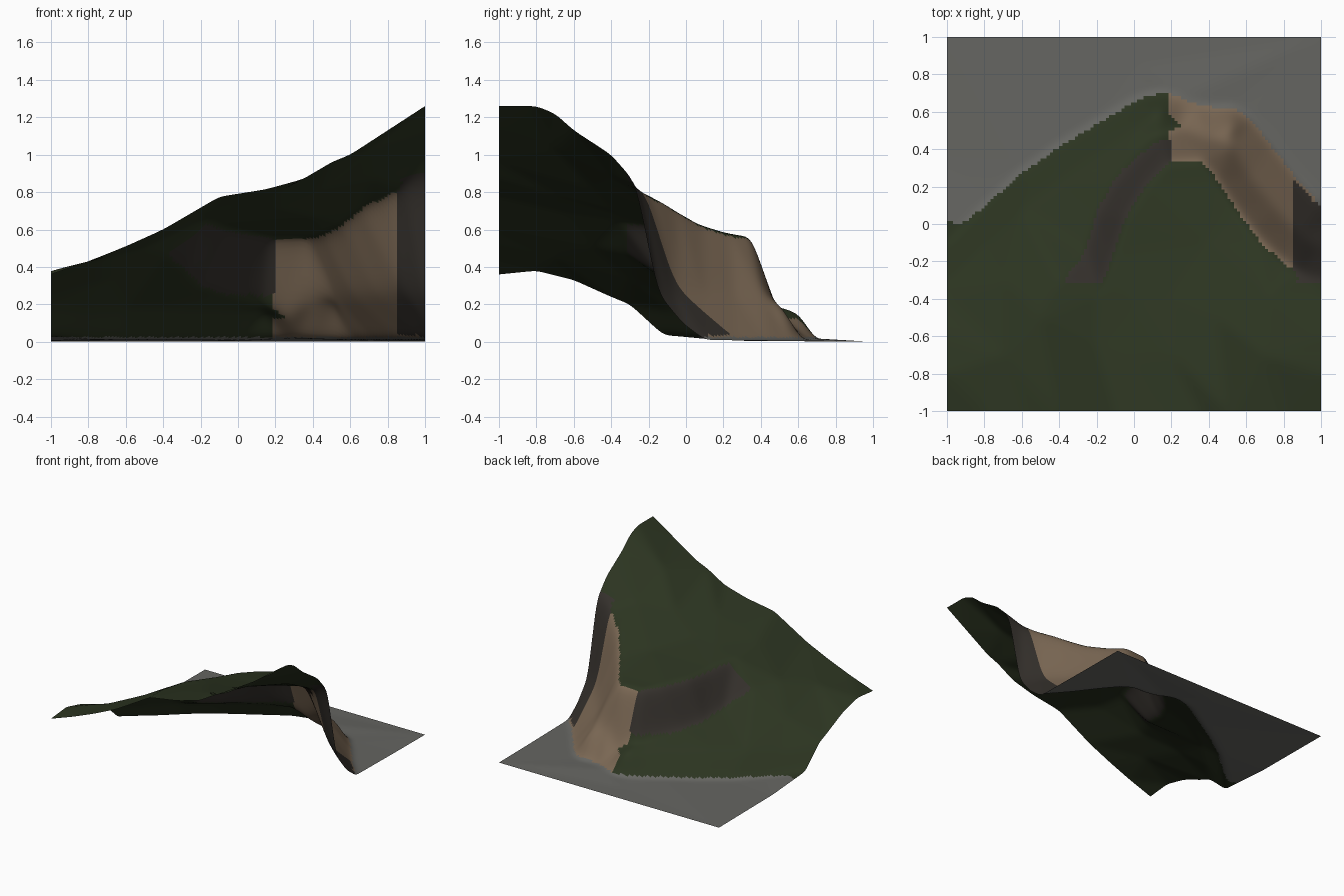
import bpy
from mathutils import Vector
from mathutils.bvhtree import BVHTree
from mathutils.geometry import delaunay_2d_cdt

if "Cube" in bpy.data.objects:
    bpy.data.objects.remove(bpy.data.objects["Cube"])

N = 120          # grid cells per side
SMOOTH = 4       # rounding passes

# Break lines of the hill, each point (x, y, height)
foot = [(-1, -.12, .035), (-.8, .09, .015), (-.6, .28, .01), (-.4, .42, .01), (-.2, .54, .01),
        (0, .66, .01), (.15, .7, .01), (.25, .67, .02), (.33, .62, .03), (.41, .61, .02),
        (.52, .62, .01), (.62, .56, .01), (.73, .43, .01), (.86, .26, .01), (1, .1, .01)]
apron = [(-1, -.3, .2), (-.8, -.1, .17), (-.6, .08, .18), (-.4, .22, .18),
         (-.2, .36, .17), (0, .5, .16), (.13, .6, .16)]
cliff_foot = [(-.39, -.32, .47), (-.25, -.15, .36), (-.19, .05, .3), (-.09, .22, .27),
              (.03, .36, .24), (.13, .46, .2), (.25, .5, .14), (.4, .45, .25), (.52, .42, .24),
              (.61, .25, .26), (.74, .09, .27), (.88, -.07, .28), (1, -.15, .26)]
rim = [(-.19, -.36, .65), (-.12, -.17, .625), (-.05, .05, .6), (.06, .22, .58), (.17, .34, .56),
       (.36, .35, .56), (.45, .24, .575), (.55, .09, .625), (.65, -.04, .70), (.8, -.18, .77),
       (.9, -.25, .82), (1, -.27, .85)]
west_edge = [(-1, -.4, .24), (-1, -.6, .33), (-1, -.8, .38), (-1, -1, .36)]
front_edge = [(-.8, -1, .43), (-.6, -1, .51), (-.4, -1, .60), (-.1, -1, .775), (.15, -1, .815),
              (.35, -1, .87), (.5, -1, .96), (.6, -1, 1.0), (.8, -1, 1.13)]
east_edge = [(1, -1, 1.26), (1, -.8, 1.26), (1, -.7, 1.22), (1, -.6, 1.13), (1, -.4, 1.0),
             (1, -.02, .1)]
slope_spots = [(-.5, -.5, .5), (-.2, -.65, .69), (0, -.4, .69), (.2, -.4, .71), (.4, -.1, .665),
               (.45, -.5, .82), (.72, -.38, .87), (.7, -.7, 1.03), (-.7, -.3, .33),
               (-.7, -.7, .45), (0, -.72, .75), (.2, -.7, .785), (.52, .52, .18)]
ground_spots = [(-1, .3, .005), (-1, 1, 0), (1, 1, 0), (1, .6, .003), (0, .85, .002)]

# Triangulate the break lines into a rough surface
points, edges = [], []
for line in (foot, apron, cliff_foot, rim):
    start = len(points)
    points += line
    edges += [(i, i + 1) for i in range(start, len(points) - 1)]
points += west_edge + front_edge + east_edge + slope_spots + ground_spots
flat, _, tris, origin, _, _ = delaunay_2d_cdt(
    [Vector(p[:2]) for p in points], edges, [], 0, 1e-5)
rough = [(v.x, v.y, points[o[0]][2] if o else 0) for v, o in zip(flat, origin)]
tree = BVHTree.FromPolygons(rough, tris)


def sample(x, y):
    hit = tree.ray_cast(Vector((x * .9998, y * .9998, 5)), Vector((0, 0, -1)))[0]
    return hit.z if hit else 0


# Resample to an even grid and round off the creases
axis = [-1 + 2 * i / N for i in range(N + 1)]
height = [[sample(x, y) for x in axis] for y in axis]


def blur(row):
    inner = [(row[i - 1] + 2 * row[i] + row[i + 1]) / 4 for i in range(1, N)]
    return [row[0]] + inner + [row[-1]]


for _ in range(SMOOTH):
    height = [blur(r) for r in height]
    height = [list(r) for r in zip(*[blur(list(c)) for c in zip(*height)])]

# Terrain sheet
verts = [(x, y, height[j][i]) for j, y in enumerate(axis) for i, x in enumerate(axis)]
W = N + 1
faces = [(j * W + i, j * W + i + 1, (j + 1) * W + i + 1, (j + 1) * W + i)
         for j in range(N) for i in range(N)]
mesh = bpy.data.meshes.new("hillside")
mesh.from_pydata(verts, [], faces)
terrain = bpy.data.objects.new("hillside", mesh)
bpy.context.collection.objects.link(terrain)

# Ground, vegetation, pale rock and dark rock colours
for name, color in (("ground", (.13, .13, .12, 1)), ("vegetation", (.025, .035, .015, 1)),
                    ("pale_rock", (.2, .14, .09, 1)), ("dark_rock", (.035, .03, .025, 1))):
    mat = bpy.data.materials.new(name)
    mat.diffuse_color = color
    mat.use_nodes = True
    mat.node_tree.nodes["Principled BSDF"].inputs["Base Color"].default_value = mat.diffuse_color
    mesh.materials.append(mat)
for p in mesh.polygons:
    p.use_smooth = True
    x, y, z = p.center
    steep = p.normal.z < .72 and -.32 < y
    if z < .025:
        p.material_index = 0
    elif steep and (x > .85 or (x < .2 and z > .25)):
        p.material_index = 3
    elif x > .18 and (steep or x + y > .78):
        p.material_index = 2
    else:
        p.material_index = 1
